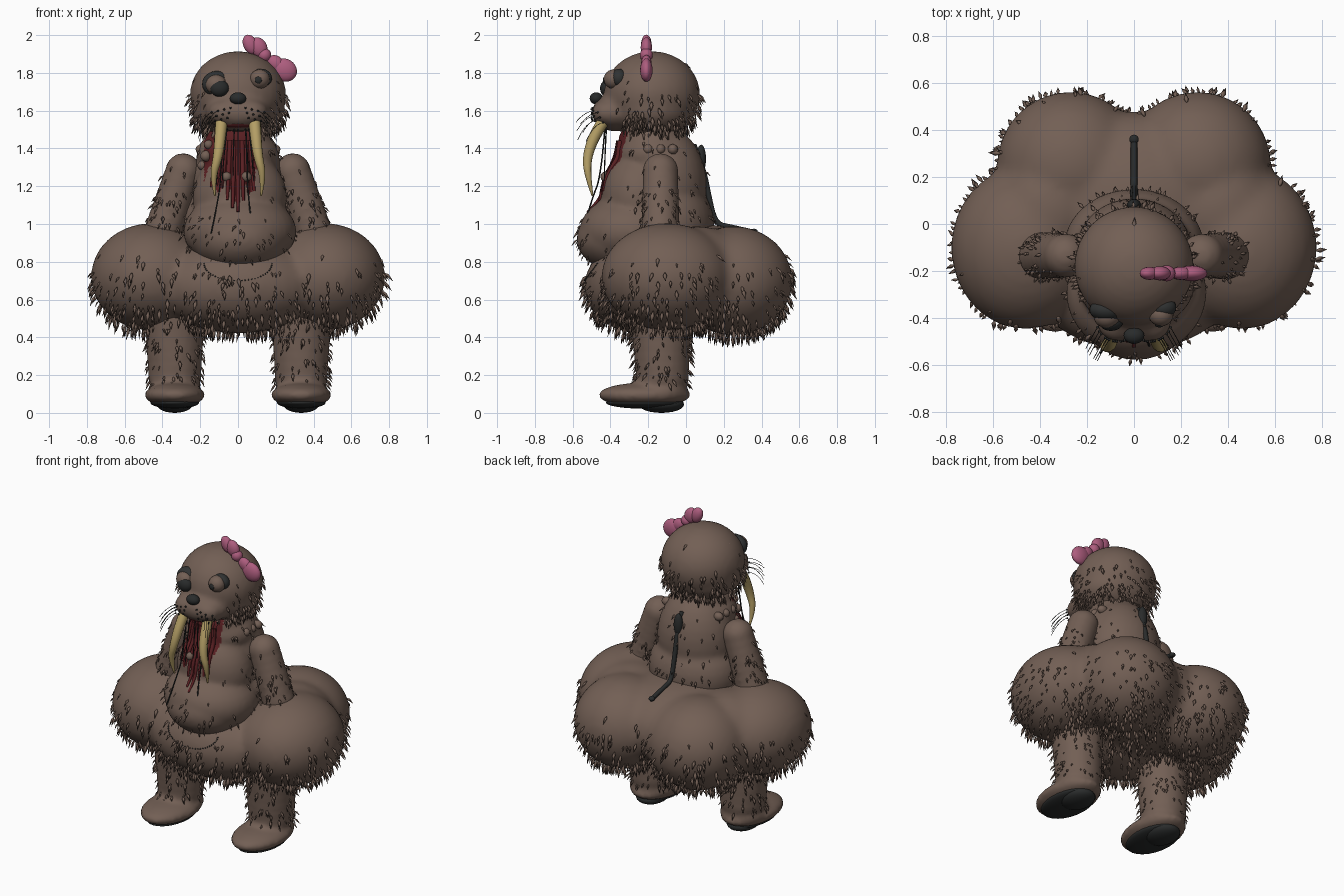
import bpy, bmesh, math, random
from mathutils import Vector, Matrix

random.seed(4)
if "Cube" in bpy.data.objects:
    bpy.data.objects.remove(bpy.data.objects["Cube"])


def material(name, rgb):
    m = bpy.data.materials.new(name)
    m.use_nodes = True
    m.diffuse_color = (*rgb, 1)
    bsdf = m.node_tree.nodes["Principled BSDF"]
    bsdf.inputs["Base Color"].default_value = (*rgb, 1)
    bsdf.inputs["Roughness"].default_value = 0.8
    return m


BROWN = material("brown fur", (0.17, 0.115, 0.09))
BLACK = material("soft black", (0.022, 0.024, 0.024))
CHAR = material("charcoal", (0.03, 0.032, 0.032))
PINK = material("bow pink", (0.42, 0.11, 0.21))
IVORY = material("old ivory", (0.45, 0.34, 0.13))
RED = material("dark red", (0.1, 0.014, 0.016))


def add_object(name, data, *mats):
    ob = bpy.data.objects.new(name, data)
    bpy.context.collection.objects.link(ob)
    for m in mats:
        data.materials.append(m)
    return ob


def ellipsoids(name, mat, parts, segments=24):
    """Each part is centre, radii and an optional tilt about the y axis."""
    bm = bmesh.new()
    for centre, radii, *tilt in parts:
        mx = (Matrix.Translation(centre) @ Matrix.Rotation(tilt[0] if tilt else 0, 4, 'Y')
              @ Matrix.Diagonal((*radii, 1)))
        bmesh.ops.create_uvsphere(bm, u_segments=segments, v_segments=segments // 2,
                                  radius=1, matrix=mx)
    me = bpy.data.meshes.new(name)
    bm.to_mesh(me)
    bm.free()
    me.shade_smooth()
    return add_object(name, me, mat)


def bake(ob):
    dg = bpy.context.evaluated_depsgraph_get()
    me = bpy.data.meshes.new_from_object(ob.evaluated_get(dg))
    name = ob.name
    mats = list(ob.data.materials)
    bpy.data.objects.remove(ob)
    me.materials.clear()
    me.shade_smooth()
    return add_object(name, me, *mats)


def blob(name, parts, voxel=0.025, smooth=6):
    """Ellipsoids fused into one soft skin."""
    ob = ellipsoids(name, BROWN, parts, 32)
    mod = ob.modifiers.new("fuse", 'REMESH')
    mod.mode = 'VOXEL'
    mod.voxel_size = voxel
    mod = ob.modifiers.new("soften", 'SMOOTH')
    mod.factor = 0.5
    mod.iterations = smooth
    return bake(ob)


def chain(a, b, ra, rb, n=7):
    a, b = Vector(a), Vector(b)
    return [(a.lerp(b, i / (n - 1)), [ra + (rb - ra) * i / (n - 1)] * 3) for i in range(n)]


def front_of(skin, x, z):
    """Point on the front of a skin at the given x and z."""
    bpy.context.view_layer.update()
    return skin.ray_cast((x, -2, z), (0, 1, 0))[1]


def tubes(name, mat, paths, radius, taper=0.0, sides=1):
    cu = bpy.data.curves.new(name, 'CURVE')
    cu.dimensions = '3D'
    cu.bevel_depth = radius
    cu.bevel_resolution = sides
    cu.use_fill_caps = True
    for path in paths:
        sp = cu.splines.new('NURBS')
        sp.points.add(len(path) - 1)
        sp.use_endpoint_u = True
        sp.order_u = 3
        for i, p in enumerate(path):
            sp.points[i].co = (*p, 1)
            sp.points[i].radius = 1 - taper * (i / (len(path) - 1)) ** 2
    return bake(add_object(name, cu, mat))


def fur(name, skin, count, weight, size=0.055):
    """Hanging leaf-shaped tufts; weight(p) is the chance a tuft is kept."""
    polys = list(skin.data.polygons)
    bm = bmesh.new()
    for f in random.choices(polys, weights=[f.area for f in polys], k=count):
        p, n = f.center, f.normal
        if random.random() > weight(p):
            continue
        wobble = Vector([random.uniform(-0.22, 0.22) for _ in range(3)])
        d = (n * 0.45 + Vector((0, 0, -0.85)) + wobble).normalized()
        length = size * random.uniform(0.6, 1.3)
        side = d.cross(n)
        side = side.normalized() if side.length > 0.01 else d.orthogonal().normalized()
        up = d.cross(side)
        w = length * 0.15
        mid = p + d * length * 0.4
        base = bm.verts.new(p - n * 0.008)
        tip = bm.verts.new(p + d * length)
        ring = [bm.verts.new(mid + v) for v in (side * w, up * w * 0.7, -side * w, -up * w * 0.7)]
        for i in range(4):
            a, b = ring[i], ring[(i + 1) % 4]
            bm.faces.new((base, b, a))
            bm.faces.new((a, b, tip))
    bmesh.ops.recalc_face_normals(bm, faces=bm.faces)
    out = bpy.data.meshes.new(name)
    bm.to_mesh(out)
    bm.free()
    out.shade_smooth()
    return add_object(name, out, BROWN)


# Lobed, padded skirt
lobes = [((0, -0.24, 0.67), (0.44, 0.30, 0.25)), ((0, 0.08, 0.73), (0.48, 0.40, 0.27))]
for s in (-1, 1):
    lobes += [((s * 0.46, -0.1, 0.72), (0.32, 0.35, 0.285)),
              ((s * 0.27, 0.25, 0.7), (0.315, 0.315, 0.29)),
              ((s * 0.36, 0.06, 0.74), (0.26, 0.28, 0.25))]
skirt = blob("skirt", lobes, 0.025, 8)
fur("skirt_fur", skirt, 3300, lambda p: 0.85 if p.z < 0.56 else 0.42 if p.z < 0.76 else
    0.1 if p.z < 0.86 else 0, 0.06)

# Torso with neck and pear-shaped hanging belly
torso = blob("torso", [((0, -0.12, 1.2), (0.25, 0.23, 0.32)), ((0, -0.1, 1.0), (0.3, 0.25, 0.25)),
                       ((0, -0.17, 1.37), (0.22, 0.2, 0.14)), ((0, -0.18, 1.44), (0.18, 0.18, 0.12)),
                       ((0.01, -0.29, 0.96), (0.3, 0.275, 0.2)),
                       ((0.01, -0.32, 0.92), (0.26, 0.26, 0.18)),
                       ((0.01, -0.25, 1.14), (0.25, 0.2, 0.25))], 0.014, 10)
torso.data.materials.append(RED)
for f in torso.data.polygons:
    c = f.center
    ragged = 1.17 + 0.06 * math.sin(c.x * 75) + abs(c.x + 0.02) * 0.6
    if f.normal.y < -0.3 and -0.18 < c.x < 0.11 and c.z > ragged:
        f.material_index = 1
fur("torso_fur", torso, 900, lambda p: 0 if p.y < -0.2 and p.z > 1.1 and abs(p.x) < 0.16
    else 0.4 if p.z < 1.1 else 0.18, 0.045)

# Head with muzzle and cheeks
head = blob("head", [((0, -0.18, 1.685), (0.255, 0.255, 0.23)), ((0, -0.18, 1.61), (0.25, 0.23, 0.16)),
                     ((0, -0.37, 1.59), (0.17, 0.13, 0.1)), ((0.07, -0.41, 1.59), (0.09, 0.09, 0.07)),
                     ((-0.07, -0.41, 1.59), (0.09, 0.09, 0.07))], 0.018, 5)
fur("head_fur", head, 1700, lambda p: 0 if p.y < -0.34 and abs(p.x) < 0.17
    else 0.9 if p.z < 1.58 else 0.25 if p.z < 1.7 else 0.02)

# Limbs, mirrored
for s, side in ((1, "left"), (-1, "right")):
    arm = blob(side + "_arm", chain((s * 0.29, -0.135, 1.28), (s * 0.39, -0.135, 0.98), 0.095, 0.102),
               0.018, 3)
    fur(side + "_arm_fur", arm, 230, lambda p: 0.7 if p.z < 1.2 else 0.12, 0.045)
    leg = blob(side + "_leg", chain((s * 0.335, -0.135, 0.52), (s * 0.335, -0.125, 0.2), 0.16, 0.142)
               + [((s * 0.335, -0.22, 0.095), (0.16, 0.245, 0.065)),
                  ((s * 0.335, -0.13, 0.11), (0.145, 0.14, 0.07))], 0.018, 3)
    fur(side + "_leg_fur", leg, 460, lambda p: 0.75 if p.z > 0.16 else 0, 0.05)
    ellipsoids(side + "_sole", BLACK, [((s * 0.335, -0.22, 0.055), (0.13, 0.205, 0.033)),
                                       ((s * 0.335, -0.13, 0.045), (0.095, 0.12, 0.045))])
    # Shoulder knobs
    ellipsoids(side + "_shoulder_knobs", BROWN,
               [((s * 0.19, y, 1.395), (0.035, 0.028, 0.028)) for y in (-0.2, -0.135, -0.07)], 12)

# Eyes: sunken dark rims, brown balls and black pupils
ellipsoids("eye_rims", CHAR, [((-0.112, -0.365, 1.742), (0.078, 0.05, 0.068)),
                              ((0.122, -0.355, 1.772), (0.058, 0.045, 0.05))])
ellipsoids("eyeballs", BROWN, [((-0.115, -0.395, 1.738), (0.056, 0.048, 0.052)),
                               ((0.115, -0.385, 1.767), (0.053, 0.05, 0.051))])
ellipsoids("pupils", BLACK, [((-0.098, -0.42, 1.718), (0.05, 0.035, 0.044)),
                             ((0.108, -0.43, 1.762), (0.019, 0.01, 0.019))])
ellipsoids("nose", BLACK, [((0, -0.475, 1.665), (0.044, 0.035, 0.032))])

# Mouth, muzzle pores and whiskers
ellipsoids("mouth", RED, [((0, -0.41, 1.53), (0.1, 0.06, 0.025))])
pores, whiskers = [], []
for s in (-1, 1):
    for row in range(3):
        for i in range(4):
            x = 0.04 + 0.033 * i + 0.008 * row
            z = 1.615 - 0.027 * row - 0.008 * i
            y = -0.41 - 0.09 * math.sqrt(max(0, 1 - ((x - 0.07) / 0.09) ** 2))
            pores.append(((s * x, y, z), (0.006, 0.006, 0.006)))
            if i > 1:
                whiskers.append([(s * x, y, z), (s * (x + 0.03), y - 0.05, z - 0.01),
                                 (s * (x + 0.05), y - 0.09, z - 0.06 - 0.02 * row)])
ellipsoids("muzzle_pores", BLACK, pores, 8)
tubes("whiskers", BLACK, whiskers, 0.0015)

# Curved tusks
tubes("tusks", IVORY, [[(s * 0.085, -0.42, 1.57), (s * 0.092, -0.475, 1.49), (s * 0.105, -0.525, 1.36),
                        (s * 0.135, -0.52, 1.25), (s * 0.122, -0.495, 1.15)] for s in (-1, 1)],
      0.033, 0.85, 4)

# Red drips clinging to the chest, with finer threads in front
drips, threads = [], []
for i in range(9):
    x = -0.13 + 0.026 * i
    low = 1.03 + 1.4 * abs(x + 0.02) + random.uniform(0, 0.08)
    drips.append([front_of(torso, x * (1.1 - 0.05 * k), low + (1.44 - low) * k / 6)
                  for k in range(6, -1, -1)])
    if i % 3:
        threads.append([(x * 0.7, -0.42, 1.54), (x, -0.43, 1.35),
                        (x * 1.1, -0.435, random.uniform(1.12, 1.3))])
tubes("red_drips", RED, drips, 0.015, 0.5)
tubes("dark_threads", BLACK, threads, 0.004, 0.5)
tubes("long_threads", BLACK, [[(s * 0.06, -0.43, 1.5), (s * 0.07, -0.45, 1.25),
                               (s * 0.08, -0.5, 1.13), (s * 0.11, -0.55, 0.95)]
                              for s in (-1.3, 0.7)], 0.004)
ellipsoids("chest_warts", BROWN, [(front_of(torso, x, z), (r, r, r)) for x, z, r in (
    (-0.17, 1.36, 0.03), (-0.155, 1.42, 0.025), (-0.06, 1.25, 0.026), (0.045, 1.25, 0.028),
    (-0.19, 1.31, 0.025))], 12)

# Stitched seam under the belly
seam = [math.pi + i * math.pi / 30 for i in range(31)]
ellipsoids("belly_seam", CHAR, [(front_of(skirt, 0.18 * math.cos(a), 0.79 + 0.09 * math.sin(a)),
                                 (0.005, 0.007, 0.004)) for a in seam], 6)

# Zip down the back and along the skirt
tubes("back_zip", BLACK, [[(0, 0.04, 1.42), (0, 0.09, 1.3), (0, 0.12, 1.15), (0, 0.155, 1.0),
                           (0, 0.24, 0.985), (0, 0.37, 0.955)]], 0.017, 0.2)
ellipsoids("zip_flap", BLACK, [((0, 0.08, 1.345), (0.03, 0.026, 0.075)),
                               ((0, 0.36, 0.96), (0.02, 0.02, 0.015))])

# Hair bow with a notched upper loop and a rounded lower loop
ellipsoids("bow", PINK, [((0.14, -0.21, 1.895), (0.036, 0.034, 0.036)),
                         ((0.066, -0.21, 1.95), (0.038, 0.028, 0.055), -0.45),
                         ((0.11, -0.21, 1.935), (0.044, 0.03, 0.055), -0.45),
                         ((0.246, -0.21, 1.815), (0.068, 0.033, 0.06), 0.5),
                         ((0.2, -0.21, 1.85), (0.05, 0.028, 0.04), 0.7)])
